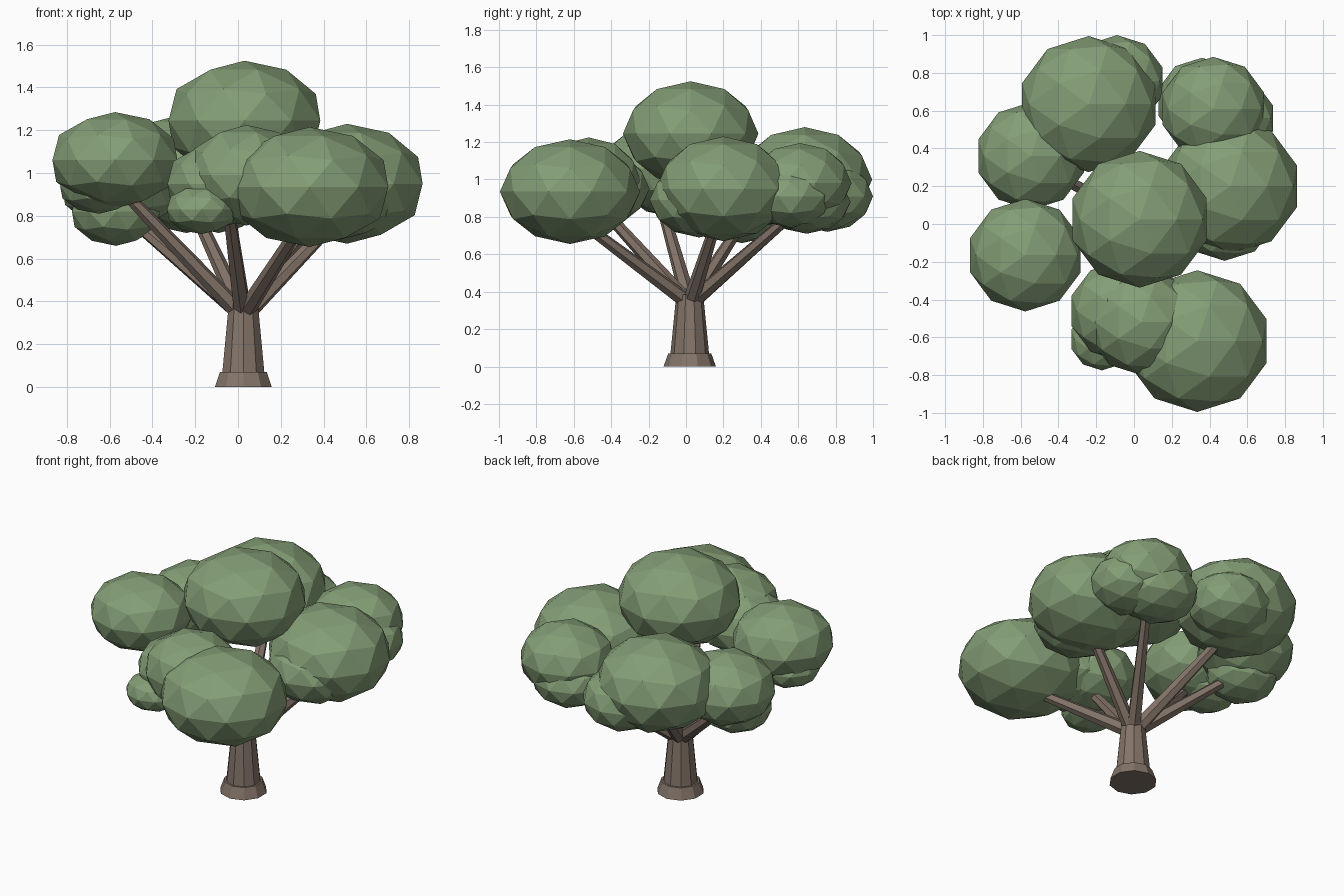
import bpy
from mathutils import Vector

cube = bpy.data.objects.get("Cube")
if cube:
    bpy.data.objects.remove(cube, do_unlink=True)


def make_material(name, colour):
    mat = bpy.data.materials.new(name)
    mat.use_nodes = True
    mat.diffuse_color = colour
    mat.node_tree.nodes["Principled BSDF"].inputs["Base Color"].default_value = colour
    return mat


LEAF = make_material("leaf green", (0.23, 0.34, 0.18, 1))
BARK = make_material("bark brown", (0.23, 0.175, 0.14, 1))


def finish(name, mat):
    obj = bpy.context.object
    obj.name = name
    obj.data.materials.append(mat)
    return obj


def leaf_clump(name, centre, radius, half_height):
    """Flattened low-poly ball of leaves."""
    bpy.ops.mesh.primitive_ico_sphere_add(subdivisions=2, radius=1, location=centre)
    bpy.context.object.scale = (radius * 1.03, radius, half_height)
    finish(name, LEAF)


def tapered_limb(name, start, end, r_start, r_end, sides):
    """Tapered prism between two points."""
    start, end = Vector(start), Vector(end)
    axis = end - start
    bpy.ops.mesh.primitive_cone_add(vertices=sides, radius1=r_start, radius2=r_end,
                                    depth=axis.length, location=(start + end) / 2)
    obj = finish(name, BARK)
    obj.rotation_mode = 'QUATERNION'
    obj.rotation_quaternion = axis.to_track_quat('Z', 'Y')


# Trunk with a flared foot
X, Y = 0.025, 0.02
tapered_limb("trunk_foot", (X, Y, 0), (X, Y, 0.07), 0.14, 0.115, 10)
tapered_limb("trunk", (X, Y, 0.06), (X, Y, 0.385), 0.104, 0.072, 10)

# Branches fan out from the trunk top into the clumps
branch_ends = {
    "front_left": (0.32, -0.60, 0.80),
    "front": (-0.05, -0.48, 0.88),
    "left": (0.48, 0.17, 0.80),
    "right": (-0.55, -0.15, 0.93),
    "back_right": (-0.52, 0.32, 0.80),
    "back": (-0.22, 0.62, 0.86),
    "back_left": (0.40, 0.60, 0.84),
}
for place, end in branch_ends.items():
    out = Vector((end[0] - X, end[1] - Y, 0)).normalized() * 0.025
    tapered_limb(place + "_branch", Vector((X, Y, 0.355)) + out, end, 0.043, 0.027, 6)

# Leaf clumps: centre, radius, half height
clumps = {
    "crown_clump": ((0.03, 0.025, 1.245), 0.362, 0.28),
    "front_left_clump": ((0.335, -0.62, 0.935), 0.375, 0.28),
    "front_clump": ((0.04, -0.52, 0.99), 0.28, 0.235),
    "front_side_clump": ((-0.07, -0.46, 0.95), 0.265, 0.20),
    "front_small_clump": ((-0.17, -0.61, 0.83), 0.165, 0.115),
    "left_clump": ((0.51, 0.20, 0.95), 0.36, 0.28),
    "left_lower_clump": ((0.48, 0.07, 0.89), 0.265, 0.20),
    "right_clump": ((-0.575, -0.165, 1.06), 0.298, 0.225),
    "right_small_clump": ((-0.65, -0.12, 0.94), 0.185, 0.13),
    "back_right_clump": ((-0.545, 0.36, 0.95), 0.285, 0.22),
    "back_right_lower_clump": ((-0.57, 0.30, 0.82), 0.21, 0.16),
    "back_clump": ((-0.24, 0.635, 1.0), 0.36, 0.28),
    "back_lower_clump": ((-0.09, 0.755, 0.91), 0.245, 0.19),
    "back_left_clump": ((0.42, 0.61, 0.98), 0.275, 0.215),
    "back_left_side_clump": ((0.52, 0.56, 0.91), 0.22, 0.17),
    "back_left_lower_clump": ((0.36, 0.645, 0.88), 0.235, 0.17),
}
for name, shape in clumps.items():
    leaf_clump(name, *shape)
